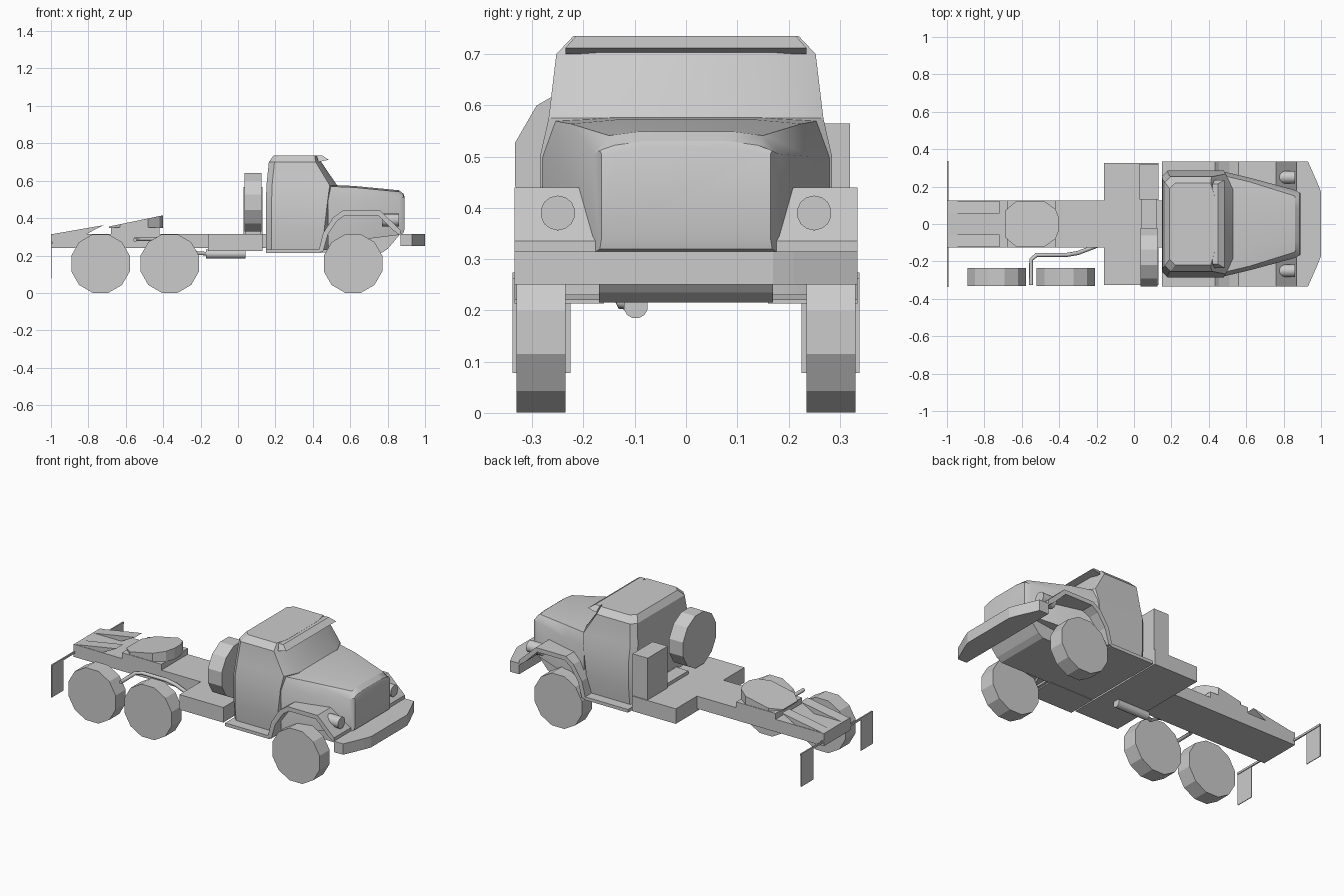
import bpy, bmesh, math
from mathutils import Vector

if "Cube" in bpy.data.objects:
    bpy.data.objects.remove(bpy.data.objects["Cube"], do_unlink=True)

grey = bpy.data.materials.new("plain grey")
grey.use_nodes = True
GREY = (0.6, 0.6, 0.6, 1)
grey.diffuse_color = GREY
grey.node_tree.nodes["Principled BSDF"].inputs["Base Color"].default_value = GREY


def finish(name, bm, smooth=None):
    bmesh.ops.recalc_face_normals(bm, faces=bm.faces)
    me = bpy.data.meshes.new(name)
    bm.to_mesh(me)
    bm.free()
    me.materials.append(grey)
    ob = bpy.data.objects.new(name, me)
    bpy.context.collection.objects.link(ob)
    if smooth:
        bpy.ops.object.select_all(action="DESELECT")
        ob.select_set(True)
        bpy.context.view_layer.objects.active = ob
        bpy.ops.object.shade_smooth_by_angle(angle=math.radians(smooth))
    return ob


def loft(name, rings, smooth=None):
    """Skin a row of equal rings and cap both ends."""
    bm = bmesh.new()
    rows = [[bm.verts.new(p) for p in ring] for ring in rings]
    n = len(rows[0])
    for a, b in zip(rows, rows[1:]):
        for i in range(n):
            j = (i + 1) % n
            bm.faces.new((a[i], a[j], b[j], b[i]))
    bm.faces.new(rows[0])
    bm.faces.new(rows[-1])
    return finish(name, bm, smooth)


def prism(name, profile, y0, y1):
    """Extrude a side profile of (x, z) points across y."""
    return loft(name, [[(x, y, z) for x, z in profile] for y in (y0, y1)])


def box(name, x, y, z):
    return prism(name, [(x[0], z[0]), (x[1], z[0]), (x[1], z[1]), (x[0], z[1])], *y)


def drum(name, centre, axis, radius, depth, sides=12, smooth=None):
    """Cylinder along the x or y axis, with a flat facing down."""
    rings = []
    for d in (-depth / 2, depth / 2):
        ring = []
        for i in range(sides):
            a = 2 * math.pi * (i + 0.5) / sides
            u, v = radius * math.cos(a), radius * math.sin(a)
            off = (d, u, v) if axis == "x" else (u, d, v)
            ring.append(Vector(centre) + Vector(off))
        rings.append(ring)
    return loft(name, rings, smooth)


def tube(name, points, radius):
    cu = bpy.data.curves.new(name, "CURVE")
    cu.dimensions = "3D"
    cu.bevel_depth = radius
    cu.bevel_resolution = 1
    cu.use_fill_caps = True
    sp = cu.splines.new("POLY")
    sp.points.add(len(points) - 1)
    for p, co in zip(sp.points, points):
        p.co = (*co, 1)
    cu.materials.append(grey)
    bpy.context.collection.objects.link(bpy.data.objects.new(name, cu))


# Chassis and side tanks
box("chassis_frame", (-1.0, 0.5), (-0.125, 0.125), (0.24, 0.315))
box("side_tanks", (-0.16, 0.13), (-0.325, 0.325), (0.225, 0.315))
box("equipment_box", (0.03, 0.13), (0.13, 0.32), (0.315, 0.565))
box("spare_bracket", (0.04, 0.12), (-0.08, 0.13), (0.315, 0.335))

# Cab, lofted upward: height, back, front, half width, front corner cut
def cab_ring(z, xb, xf, w, cut):
    half = [(xf, w * 0.68), (xf - cut, w), (xb + 0.03, w), (xb, w - 0.03)]
    return ([(x, y, z) for x, y in half] + [(x, -y, z) for x, y in reversed(half)])

loft("cab", [cab_ring(*r) for r in (
    (0.23, 0.15, 0.5, 0.275, 0.04), (0.33, 0.15, 0.5, 0.285, 0.04),
    (0.5, 0.15, 0.52, 0.285, 0.04), (0.575, 0.152, 0.53, 0.268, 0.04),
    (0.7, 0.165, 0.445, 0.253, 0.03), (0.735, 0.19, 0.43, 0.22, 0.02))], 25)
loft("sun_visor", [[(0.42, s * w, 0.734), (0.45, s * w, 0.735),
                    (0.485, s * v, 0.712), (0.43, s * v, 0.7)]
                   for s, w, v in ((-1, 0.215, 0.235), (-1, 0.14, 0.15),
                                   (1, 0.14, 0.15), (1, 0.215, 0.235))])

# Hood, lofted forward: x, side half width, shoulder, shoulder z, top half width, top z
def hood_ring(x, low, w, sz, t, tz):
    half = [(w, low), (w, sz), (t, tz - 0.008), (t * 0.6, tz)]
    return ([(x, y, z) for y, z in half] + [(x, -y, z) for y, z in reversed(half)])

loft("hood", [hood_ring(*r) for r in (
    (0.48, 0.25, 0.28, 0.5, 0.258, 0.578), (0.62, 0.28, 0.247, 0.5, 0.225, 0.572),
    (0.86, 0.31, 0.182, 0.505, 0.15, 0.549), (0.885, 0.32, 0.168, 0.512, 0.14, 0.53),
    (0.89, 0.34, 0.165, 0.505, 0.135, 0.515))], 30)
prism("engine_underside", [(0.15, 0.215), (0.77, 0.215), (0.8, 0.235), (0.88, 0.33),
                           (0.88, 0.36), (0.15, 0.36)], -0.17, 0.17)

# Bumper with swept corners
plan = [(0.87, 0.335), (0.93, 0.335), (0.985, 0.21), (1.0, 0.17)]
plan += [(x, -y) for x, y in reversed(plan)]
loft("front_bumper", [[(x, y, z) for x, y in plan] for z in (0.25, 0.315)])

# Parts on both sides of the truck
arch = [(0.43, 0.22), (0.455, 0.32), (0.51, 0.405), (0.56, 0.44), (0.76, 0.44),
        (0.87, 0.335), (0.87, 0.305), (0.83, 0.335), (0.75, 0.415), (0.57, 0.415),
        (0.53, 0.385), (0.48, 0.31), (0.455, 0.22)]
for side, s in (("left", 1), ("right", -1)):
    prism(f"{side}_front_fender", arch, s * 0.16, s * 0.335)
    box(f"{side}_running_board", (0.15, 0.44), (s * 0.16, s * 0.335), (0.213, 0.232))
    drum(f"{side}_headlight", (0.815, s * 0.25, 0.39), "x", 0.034, 0.09, 14, 35)
    drum(f"{side}_front_wheel", (0.615, s * 0.283, 0.157), "y", 0.162, 0.095)
    box(f"{side}_mud_flap", (-1.0, -0.996), (s * 0.225, s * 0.338), (0.078, 0.27))
    prism(f"{side}_loading_ramp", [(-0.99, 0.315), (-0.72, 0.362), (-0.81, 0.315)],
          s * 0.055, s * 0.122)
box("mud_flap_bar", (-1.0, -0.992), (-0.338, 0.338), (0.262, 0.274))

# Rear wheels on one side, and the spare behind the cab
for place, x in (("middle", -0.365), ("rear", -0.735)):
    drum(f"{place}_wheel", (x, -0.283, 0.157), "y", 0.162, 0.095)
drum("spare_wheel", (0.08, -0.177, 0.485), "x", 0.162, 0.092)

# Coupling plate tilted on its base
box("coupling_base", (-0.68, -0.42), (-0.125, 0.125), (0.315, 0.35))
plate = [(-0.69, 0.07), (-0.63, 0.122), (-0.48, 0.122), (-0.42, 0.08), (-0.4, 0.03)]
plate += [(x, -y) for x, y in reversed(plate)]
loft("coupling_plate", [[(x, y, 0.348) for x, y in plate],
                        [(x, y, 0.355 + 0.207 * (x + 0.69)) for x, y in plate]])

# Exhaust
drum("muffler", (-0.065, -0.098, 0.208), "x", 0.024, 0.21, 12, 35)
tube("exhaust_pipe", [(-0.16, -0.1, 0.21), (-0.22, -0.125, 0.212), (-0.3, -0.155, 0.27),
                      (-0.36, -0.165, 0.288), (-0.52, -0.165, 0.288),
                      (-0.55, -0.19, 0.286), (-0.55, -0.325, 0.284)], 0.011)
